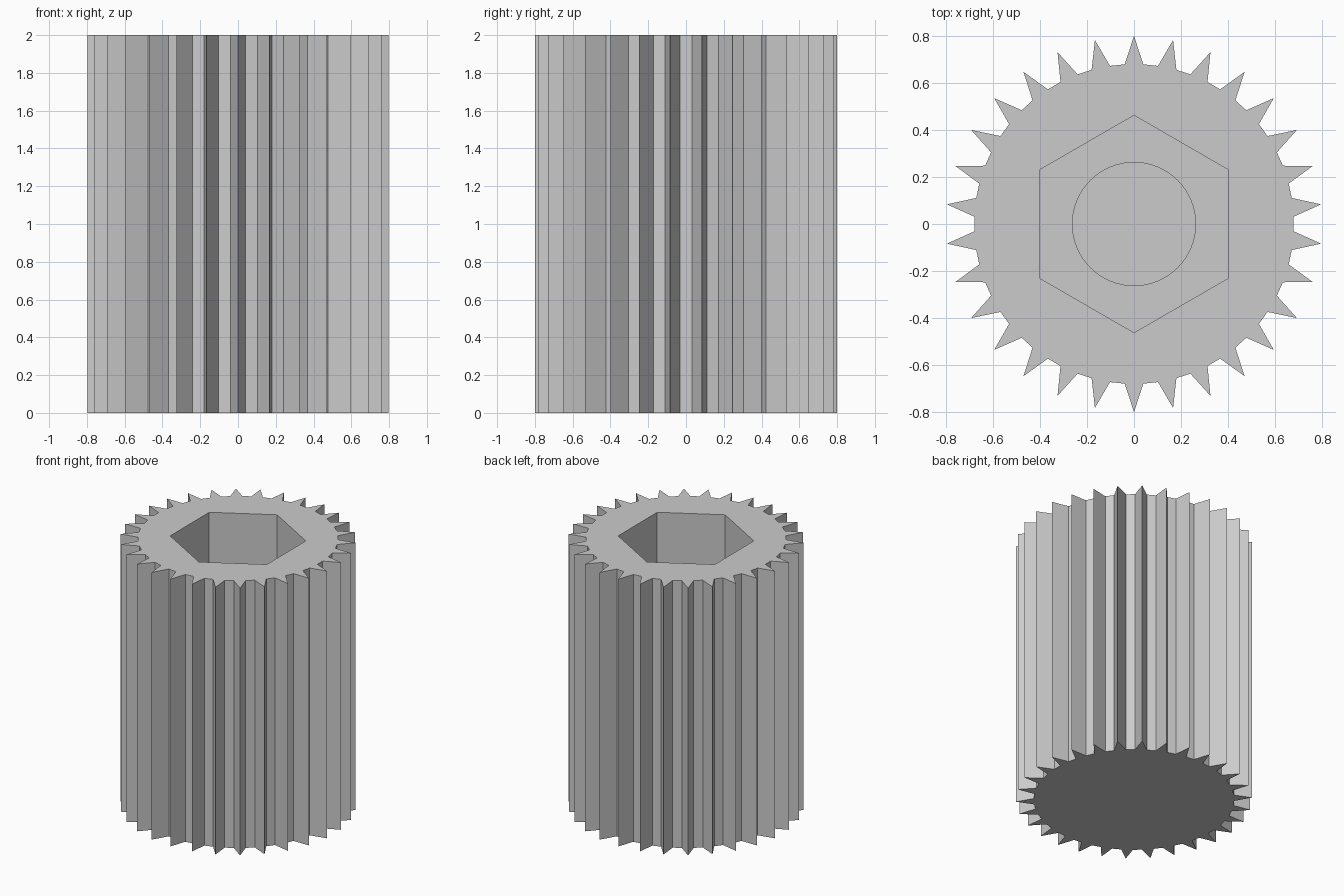
import bpy, bmesh
from math import radians, cos, sin, pi

cube = bpy.data.objects.get("Cube")
if cube:
    bpy.data.objects.remove(cube, do_unlink=True)

TEETH, TIP_R, ROOT_R, HALF_ROOT = 30, 0.8, 0.68, 3.37
HEIGHT, SOCKET_FLOOR, BORE_FLOOR = 2.0, 1.5, 0.2


def polar(r, deg):
    return r * cos(radians(deg)), r * sin(radians(deg))


def regular(sides, r):
    return [polar(r, 90 + 360 * i / sides) for i in range(sides)]


def gear_outline():
    pts = []
    for i in range(TEETH):
        a = 90 + 360 * i / TEETH
        pts += [polar(ROOT_R, a - HALF_ROOT), polar(TIP_R, a), polar(ROOT_R, a + HALF_ROOT)]
    return pts


bm = bmesh.new()


def ring(points, z):
    verts = [bm.verts.new((x, y, z)) for x, y in points]
    for i, v in enumerate(verts):
        bm.edges.new((v, verts[(i + 1) % len(verts)]))
    return verts


def wall(a, b):
    for i in range(len(a)):
        j = (i + 1) % len(a)
        bm.faces.new((a[i], a[j], b[j], b[i]))


def ledge(outer, inner):
    edges = [bm.edges.get((r[i - 1], r[i])) for r in (outer, inner) for i in range(len(r))]
    bmesh.ops.triangle_fill(bm, edges=edges, use_beauty=True, normal=(0, 0, 1))


# Toothed outside and closed base
outline = gear_outline()
base, rim = ring(outline, 0), ring(outline, HEIGHT)
wall(base, rim)
bm.faces.new(base)

# Hexagonal socket
hexagon = regular(6, 0.4 / cos(pi / 6))
hex_top, hex_floor = ring(hexagon, HEIGHT), ring(hexagon, SOCKET_FLOOR)
wall(hex_top, hex_floor)
ledge(rim, hex_top)

# Round blind bore below the socket
circle = regular(64, 0.262)
bore_top, bore_floor = ring(circle, SOCKET_FLOOR), ring(circle, BORE_FLOOR)
wall(bore_top, bore_floor)
ledge(hex_floor, bore_top)
bm.faces.new(bore_floor)

bmesh.ops.recalc_face_normals(bm, faces=bm.faces)
mesh = bpy.data.meshes.new("knurled_knob")
bm.to_mesh(mesh)
bm.free()
knob = bpy.data.objects.new("knurled_knob", mesh)
bpy.context.collection.objects.link(knob)

# Plain grey material
grey = bpy.data.materials.new("light_grey")
grey.use_nodes = True
color = (0.6, 0.6, 0.6, 1)
grey.diffuse_color = color
grey.node_tree.nodes["Principled BSDF"].inputs["Base Color"].default_value = color
mesh.materials.append(grey)

# Smooth bore, crisp teeth
bpy.context.view_layer.objects.active = knob
knob.select_set(True)
bpy.ops.object.shade_smooth_by_angle(angle=radians(10))
